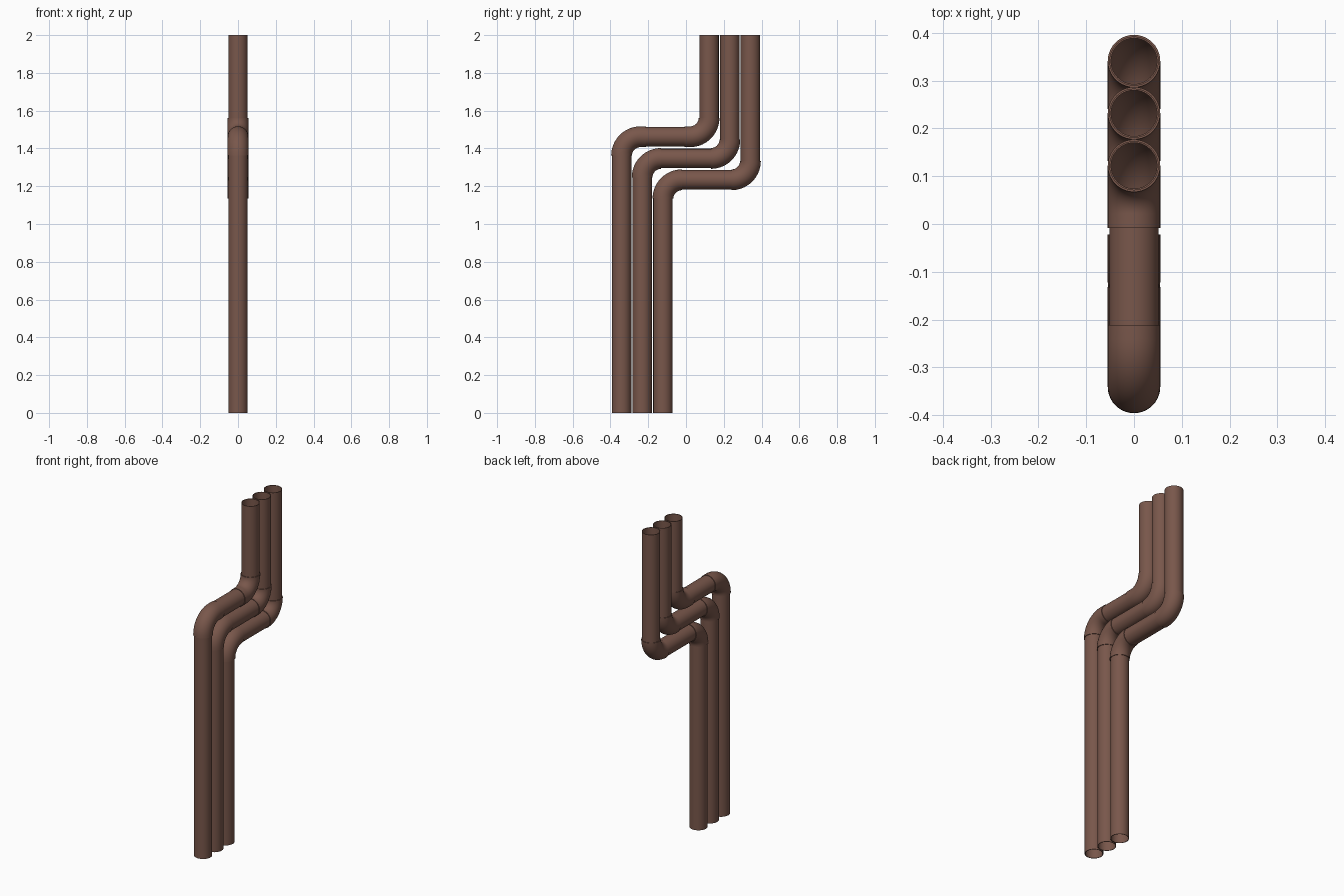
import bpy, bmesh, math
from mathutils import Vector

if "Cube" in bpy.data.objects:
    bpy.data.objects.remove(bpy.data.objects["Cube"])

SIDES = 40
PIPE_R, ELBOW_R, WALL = 0.0515, 0.055, 0.0035

mat = bpy.data.materials.new("brown_pipe")
mat.diffuse_color = (0.19, 0.095, 0.07, 1)
mat.use_nodes = True
mat.node_tree.nodes["Principled BSDF"].inputs["Base Color"].default_value = mat.diffuse_color


def tube(name, path, radius):
    """Open hollow tube along a path of (y, z, angle) stations in the YZ plane."""
    bm = bmesh.new()

    def ring(y, z, a, r):
        normal = Vector((0, -math.sin(a), math.cos(a)))
        verts = []
        for i in range(SIDES):
            t = 2 * math.pi * i / SIDES
            p = Vector((r * math.cos(t), y, z)) + normal * (r * math.sin(t))
            verts.append(bm.verts.new(p))
        return verts

    # outside skin, then back along the inside, closed at both rims
    rings = [ring(*s, radius) for s in path]
    rings += [ring(*s, radius - WALL) for s in reversed(path)]
    for k, a in enumerate(rings):
        b = rings[(k + 1) % len(rings)]
        for i in range(SIDES):
            j = (i + 1) % SIDES
            bm.faces.new((a[i], a[j], b[j], b[i]))
    bmesh.ops.recalc_face_normals(bm, faces=bm.faces[:])
    me = bpy.data.meshes.new(name)
    bm.to_mesh(me)
    bm.free()
    me.materials.append(mat)
    ob = bpy.data.objects.new(name, me)
    bpy.context.collection.objects.link(ob)
    bpy.context.view_layer.objects.active = ob
    ob.select_set(True)
    bpy.ops.object.shade_smooth_by_angle(angle=math.radians(35))
    ob.select_set(False)


UP = math.pi / 2
BEND = 0.10
LAP = 0.008   # how far each pipe slides into its elbow
STEPS = 14

# lower pipe y, upper pipe y, level of the crossing, extra elbow sleeve length
runs = [("front", -0.341, 0.122, 1.462, 0.03),
        ("middle", -0.232, 0.232, 1.347, 0.0),
        ("back", -0.122, 0.341, 1.234, 0.0)]

for name, y0, y1, z, sleeve in runs:
    # straight pipes
    tube(name + "_lower_pipe", [(y0, 0, UP), (y0, z - BEND + LAP, UP)], PIPE_R)
    tube(name + "_upper_pipe", [(y1, z + BEND - LAP, UP), (y1, 2, UP)], PIPE_R)
    inset = BEND + sleeve - LAP
    tube(name + "_cross_pipe", [(y0 + inset, z, 0), (y1 - inset, z, 0)], PIPE_R)

    # elbows: vertical to horizontal, then horizontal back to vertical
    low, high = [], []
    for i in range(STEPS + 1):
        t = UP * i / STEPS
        dy, dz = BEND * (1 - math.cos(t)), BEND * math.sin(t)
        low.append((y0 + dy, z - BEND + dz, UP - t))
        high.append((y1 - dy, z + BEND - dz, UP - t))
    if sleeve:
        low.append((y0 + BEND + sleeve, z, 0))
        high.append((y1 - BEND - sleeve, z, 0))
    tube(name + "_lower_elbow", low, ELBOW_R)
    tube(name + "_upper_elbow", high, ELBOW_R)
